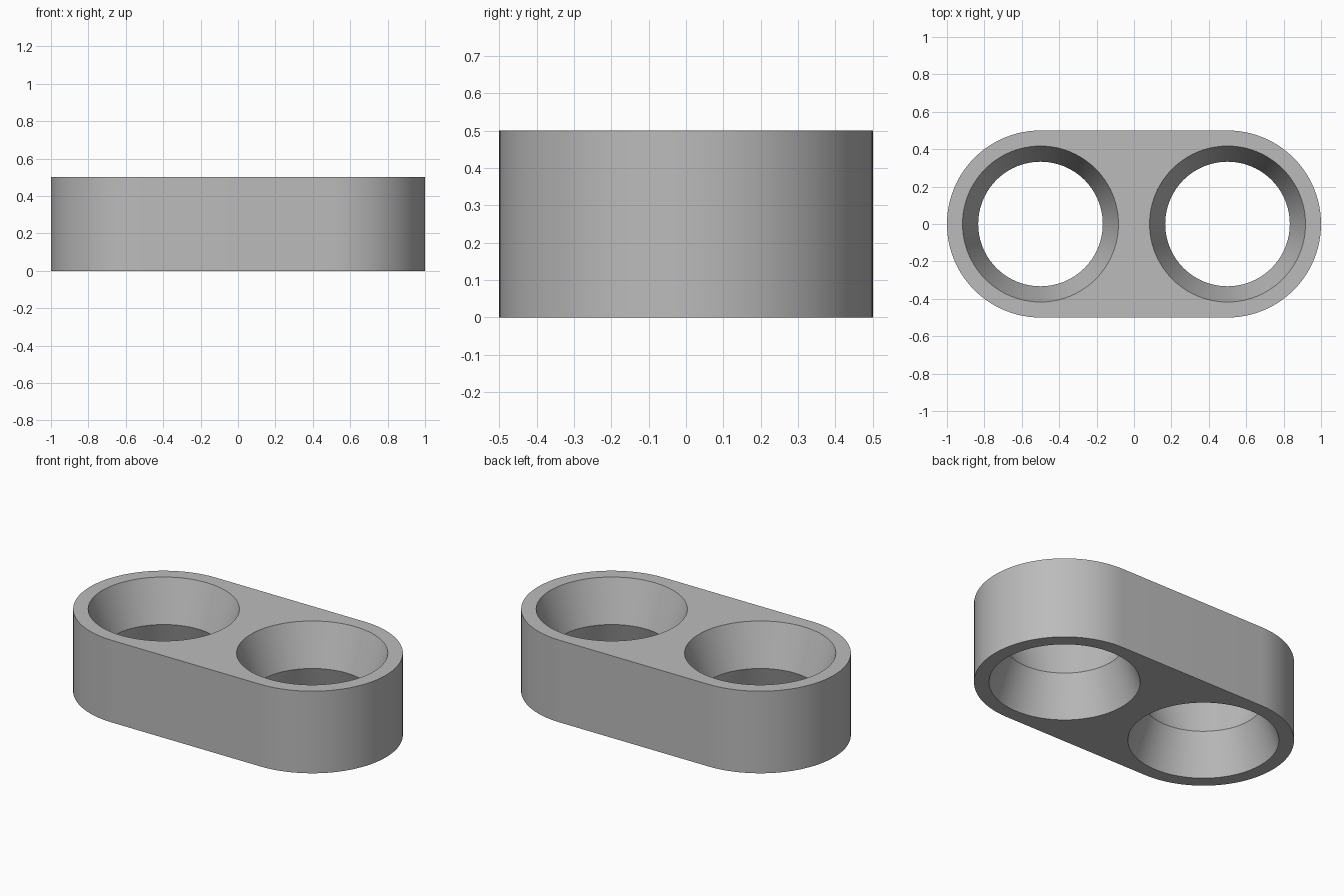
import bpy, bmesh, math

old = bpy.data.objects.get("Cube")
if old:
    bpy.data.objects.remove(old, do_unlink=True)

SEG = 96
HEIGHT = 0.5
SPACING = 0.5        # hole centres at +-x
OUTER, RIM, WAIST = 0.5, 0.417, 0.333


def material(name, value):
    mat = bpy.data.materials.new(name)
    mat.use_nodes = True
    colour = (value, value, value, 1)
    mat.diffuse_color = colour
    mat.node_tree.nodes["Principled BSDF"].inputs["Base Color"].default_value = colour
    return mat


def arc(cx, radius, start, sweep, count):
    angles = [start + sweep * i / count for i in range(count + 1)]
    return [(cx + radius * math.cos(a), radius * math.sin(a)) for a in angles]


def loop(bm, points, z):
    return [bm.verts.new((x, y, z)) for x, y in points]


def wall(bm, low, high):
    for i in range(len(low)):
        j = (i + 1) % len(low)
        bm.faces.new((low[i], low[j], high[j], high[i]))


bm = bmesh.new()

# Rounded outer wall
outline = (arc(SPACING, OUTER, -math.pi / 2, math.pi, SEG // 2)
           + arc(-SPACING, OUTER, math.pi / 2, math.pi, SEG // 2))
bottom, top = loop(bm, outline, 0), loop(bm, outline, HEIGHT)
wall(bm, bottom, top)
caps = [[bottom], [top]]

# Two hourglass holes, narrowest at mid height
for cx in (-SPACING, SPACING):
    rings = [loop(bm, arc(cx, r, 0, math.tau, SEG)[:-1], z)
             for r, z in ((RIM, 0), (WAIST, HEIGHT / 2), (RIM, HEIGHT))]
    wall(bm, rings[0], rings[1])
    wall(bm, rings[1], rings[2])
    caps[0].append(rings[0])
    caps[1].append(rings[2])

# Flat top and bottom around the holes
for rims in caps:
    edges = [bm.edges.get((ring[i - 1], ring[i])) for ring in rims for i in range(len(ring))]
    bmesh.ops.triangle_fill(bm, use_beauty=True, edges=edges, normal=(0, 0, 1))
bmesh.ops.recalc_face_normals(bm, faces=bm.faces)

mesh = bpy.data.meshes.new("two_hole_link")
bm.to_mesh(mesh)
bm.free()
mesh.materials.append(material("grey", 0.5))
link = bpy.data.objects.new("two_hole_link", mesh)
bpy.context.collection.objects.link(link)

bpy.ops.object.select_all(action="DESELECT")
link.select_set(True)
bpy.context.view_layer.objects.active = link
bpy.ops.object.shade_smooth_by_angle(angle=math.radians(30))
